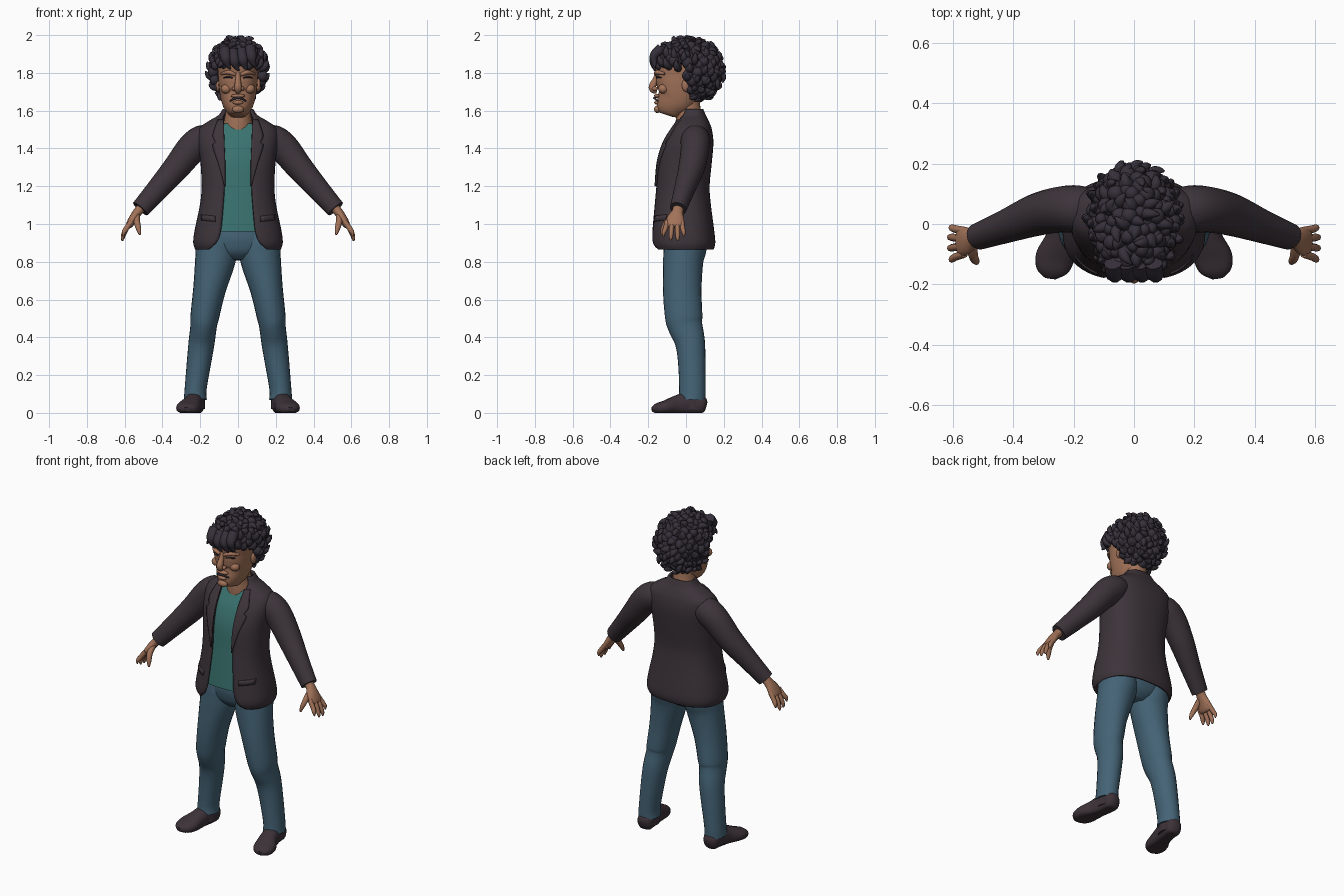
import bpy, bmesh, math, random
from mathutils import Vector, Matrix

random.seed(4)
if "Cube" in bpy.data.objects:
    bpy.data.objects.remove(bpy.data.objects["Cube"])


def material(name, rgb):
    m = bpy.data.materials.new(name)
    m.use_nodes = True
    m.diffuse_color = (*rgb, 1)
    m.node_tree.nodes["Principled BSDF"].inputs["Base Color"].default_value = (*rgb, 1)
    return m


CLOTH = material("charcoal jacket", (.046, .034, .042))
SHIRT = material("teal shirt", (.042, .17, .16))
DENIM = material("blue denim", (.058, .125, .18))
SKIN = material("warm skin", (.36, .17, .1))
HAIR = material("dark hair", (.036, .029, .042))
SHOE = material("dark shoe", (.046, .032, .04))


def finish(name, bm, mat, angle=50, thick=0):
    bmesh.ops.recalc_face_normals(bm, faces=bm.faces)
    me = bpy.data.meshes.new(name)
    bm.to_mesh(me)
    bm.free()
    ob = bpy.data.objects.new(name, me)
    bpy.context.collection.objects.link(ob)
    me.materials.append(mat)
    bpy.ops.object.select_all(action='DESELECT')
    ob.select_set(True)
    bpy.context.view_layer.objects.active = ob
    bpy.ops.object.shade_smooth_by_angle(angle=math.radians(angle))
    if thick:
        s = ob.modifiers.new("thickness", 'SOLIDIFY')
        s.thickness, s.offset = thick, 0
    return ob


def smooth(rows, steps=4):
    """Catmull-Rom interpolation of rows of numbers."""
    out = []
    for i in range(len(rows) - 1):
        a, b, c, d = (rows[min(max(i + k, 0), len(rows) - 1)] for k in (-1, 0, 1, 2))
        for j in range(steps):
            t = j / steps
            out.append([q + .5 * t * (r - p + t * (2 * p - 5 * q + 4 * r - s + t * (3 * (q - r) + s - p)))
                        for p, q, r, s in zip(a, b, c, d)])
    return out + [list(rows[-1])]


def skin_rings(bm, rings, closed=True):
    vs = [[bm.verts.new(p) for p in r] for r in rings]
    n = len(vs[0])
    for a, b in zip(vs, vs[1:]):
        for i in range(n if closed else n - 1):
            j = (i + 1) % n
            bm.faces.new((a[i], a[j], b[j], b[i]))
    if closed:
        bm.faces.new(vs[0])
        bm.faces.new(vs[-1])


def tube(bm, rows, n=16, ref=(0, 1, 0), power=2, steps=4, floor=-9, side=1):
    """Loft rows of (x, y, z, width radius, depth radius)."""
    rows = smooth(rows, steps)
    pts = [Vector(r[:3]) for r in rows]
    rings = []
    for i, r in enumerate(rows):
        t = pts[min(i + 1, len(pts) - 1)] - pts[max(i - 1, 0)]
        u = t.cross(Vector(ref)).normalized()
        v = u.cross(t).normalized()
        ring = []
        for k in range(n):
            c, s = math.cos(math.tau * k / n), math.sin(math.tau * k / n)
            c, s = (math.copysign(abs(w) ** (2 / power), w) for w in (c, s))
            p = pts[i] + u * c * r[3] + v * s * r[4]
            ring.append((p.x * side, p.y, max(p.z, floor)))
        rings.append(ring)
    skin_rings(bm, rings)


def ball(bm, loc, size, sub=2):
    m = Matrix.Translation(loc) @ Matrix.Diagonal((*size, 1))
    return bmesh.ops.create_icosphere(bm, subdivisions=sub, radius=1, matrix=m)["verts"]


# Jacket: open-fronted shell, rows of height, half width, front, back, opening
P = 2.5
JACKET = smooth([(.868, .22, -.168, .14, .15), (.9, .23, -.18, .148, .115), (.96, .224, -.178, .143, .092),
                 (1.1, .195, -.165, .125, .078), (1.2, .186, -.155, .118, .072), (1.33, .192, -.143, .13, .072),
                 (1.43, .205, -.112, .138, .076), (1.5, .2, -.07, .13, .078), (1.54, .15, -.045, .115, .08),
                 (1.57, .1, -.03, .1, .078), (1.605, .075, -.015, .085, .062)], 5)


def section(row, n=48, gap=True):
    z, a, yf, yb, o = row
    t0 = math.acos(min(o / a, .93) ** (P / 2)) if gap else math.pi / 2
    ring = []
    for k in range(n + 1 if gap else n):
        t = -t0 + (math.pi + 2 * t0) * k / n
        c, s = (math.copysign(abs(w) ** (2 / P), w) for w in (math.cos(t), math.sin(t)))
        ring.append((a * c, (yf + yb) / 2 + (yb - yf) / 2 * s, z))
    return ring


def jacket_at(z):
    for a, b in zip(JACKET, JACKET[1:]):
        if a[0] <= z <= b[0]:
            f = (z - a[0]) / (b[0] - a[0])
            return [p + (q - p) * f for p, q in zip(a, b)]


def on_front(x, z, lift):
    _, a, yf, yb, _ = jacket_at(z)
    h = (1 - min(x / a, .98) ** P) ** (1 / P)
    return (yf + yb) / 2 - (yb - yf) / 2 * h - lift


bm = bmesh.new()
skin_rings(bm, [section(r) for r in JACKET], closed=False)
finish("jacket_body", bm, CLOTH, thick=.014)

# Shirt: closed loft just inside the jacket
bm = bmesh.new()
skin_rings(bm, [section((z, a - .02, yf + .016, yb - .03, 0), gap=False)
                for z, a, yf, yb, _ in JACKET if .95 < z < 1.535])
finish("shirt", bm, SHIRT)

# Hips
bm = bmesh.new()
tube(bm, [(0, -.01, .81, .07, .06), (0, -.008, .85, .18, .1), (0, -.005, .92, .205, .118), (0, -.01, 1, .19, .11)], 32)
finish("trouser_hips", bm, DENIM)

for side, label in ((1, "left"), (-1, "right")):
    # Lapel and pocket flap follow the jacket front
    bm = bmesh.new()
    rings = []
    for z, w in smooth([(1.2, .004), (1.3, .03), (1.41, .062), (1.43, .048), (1.47, .06), (1.55, .03)], 4):
        o = jacket_at(z)[4] - .004
        rings.append([(side * (o + w * k / 4), on_front(o + w * k / 4, z, .012), z) for k in range(5)])
    skin_rings(bm, rings, closed=False)
    finish(label + "_lapel", bm, CLOTH, thick=.009)
    bm = bmesh.new()
    skin_rings(bm, [[(side * x, on_front(x, z + x * .1, .01), z + x * .1) for x in (.12, .14, .16, .18, .193)]
                    for z in (1, 1.015, 1.03)], closed=False)
    finish(label + "_pocket_flap", bm, CLOTH, thick=.009)

    # Sleeve
    bm = bmesh.new()
    tube(bm, [(.13, .05, 1.455, .06, .065), (.185, .05, 1.445, .08, .078), (.245, .048, 1.4, .08, .076),
              (.325, .03, 1.3, .071, .07), (.42, -.006, 1.19, .06, .056), (.517, -.042, 1.08, .05, .044)],
         24, side=side)
    finish(label + "_sleeve", bm, CLOTH)

    # Hand: palm, four fingers and thumb
    bm = bmesh.new()
    tube(bm, [(.5, -.038, 1.1, .026, .03), (.53, -.045, 1.065, .024, .03), (.555, -.055, 1.03, .022, .046),
              (.575, -.06, .995, .019, .05), (.583, -.061, .983, .01, .042)], 16, side=side)
    for y0, y1, x1, z1 in ((-.1, -.118, .607, .935), (-.073, -.08, .612, .914),
                           (-.047, -.044, .612, .91), (-.022, -.012, .607, .935)):
        tube(bm, [(.563, y0, 1.015, .014, .013), (.592, (y0 + y1) / 2, .975, .014, .013),
                  (x1 - .002, y1, z1 + .02, .011, .011), (x1, y1, z1, .004, .004)], 8, side=side, steps=3)
    tube(bm, [(.535, -.06, 1.05, .016, .016), (.535, -.1, 1.01, .017, .017), (.525, -.122, .97, .013, .013),
              (.52, -.13, .943, .005, .005)], 8, side=side, steps=3)
    finish(label + "_hand", bm, SKIN)

    # Trouser leg with a slight knee fold
    bm = bmesh.new()
    tube(bm, [(.226, .032, .07, .061, .072), (.224, .034, .13, .058, .07), (.205, .03, .28, .065, .073),
              (.192, .02, .38, .069, .08), (.182, -.004, .46, .07, .092), (.176, -.012, .51, .076, .099),
              (.152, -.02, .65, .086, .102), (.122, -.015, .8, .106, .106), (.112, -.005, .88, .11, .115),
              (.11, -.005, .95, .1, .11)], 24, side=side)
    finish(label + "_trouser_leg", bm, DENIM)

    # Shoe with flat bottom, toe turned slightly outward
    bm = bmesh.new()
    tube(bm, [(.222, .106, .035, .025, .022), (.224, .085, .04, .05, .045), (.23, .02, .05, .062, .047),
              (.243, -.05, .04, .052, .052), (.262, -.11, .028, .038, .064), (.273, -.155, .022, .028, .052),
              (.277, -.18, .018, .012, .02)], 20, ref=(1, 0, 0), power=2.3, floor=0, side=side)
    tube(bm, [(.226, .03, .02, .052, .065), (.226, .03, .1, .05, .062)], 20, side=side)
    finish(label + "_shoe", bm, SHOE)

    # Ear, brow and eye
    bm = bmesh.new()
    ball(bm, (side * .107, .0, 1.735), (.013, .023, .036))
    finish(label + "_ear", bm, SKIN)
    bm = bmesh.new()
    tube(bm, [(.015, -.158, 1.79, .009, .01), (.05, -.152, 1.803, .012, .014), (.088, -.112, 1.795, .006, .008)],
         10, side=side)
    ball(bm, (side * .062, -.12, 1.715), (.03, .028, .026))
    finish(label + "_brow_and_cheek", bm, SKIN)
    bm = bmesh.new()
    tube(bm, [(.027, -.156, 1.772, .003, .004), (.05, -.151, 1.779, .005, .005), (.075, -.132, 1.774, .003, .004)],
         8, side=side)
    finish(label + "_eye", bm, HAIR)

# Neck and head
bm = bmesh.new()
tube(bm, [(0, .03, 1.48, .085, .085), (0, .02, 1.54, .075, .076), (0, .012, 1.6, .066, .066), (0, 0, 1.7, .066, .07)], 24)
finish("neck", bm, SKIN)
bm = bmesh.new()
tube(bm, [(0, -.105, 1.578, .03, .035), (0, -.1, 1.59, .052, .06), (0, -.08, 1.625, .075, .083),
          (0, -.05, 1.67, .092, .11), (0, -.033, 1.73, .102, .126), (0, -.03, 1.78, .105, .128),
          (0, -.025, 1.84, .107, .14), (0, -.02, 1.91, .085, .11), (0, -.02, 1.95, .03, .04)], 32, power=2.25)
finish("head", bm, SKIN)

# Nose and lips
bm = bmesh.new()
tube(bm, [(0, -.15, 1.8, .012, .012), (0, -.162, 1.765, .014, .015), (0, -.178, 1.728, .019, .02),
          (0, -.172, 1.706, .017, .015), (0, -.155, 1.698, .008, .008)], 14)
for s in (1, -1):
    ball(bm, (s * .02, -.165, 1.716), (.013, .016, .012))
finish("nose", bm, SKIN)
bm = bmesh.new()
ball(bm, (0, -.153, 1.643), (.03, .016, .011))
ball(bm, (0, -.152, 1.607), (.033, .018, .02))
ball(bm, (0, -.153, 1.678), (.04, .017, .011))
finish("lips_and_chin", bm, SKIN)
bm = bmesh.new()
tube(bm, [(-.042, -.147, 1.65, .003, .004), (-.022, -.164, 1.664, .005, .006), (0, -.168, 1.667, .006, .006),
          (.022, -.164, 1.664, .005, .006), (.042, -.147, 1.65, .003, .004)], 8, ref=(0, 0, 1))
finish("mouth", bm, HAIR)

# Hair: cap pulled clear of the face, then lumps and curled locks
CENTRE, SIZE = Vector((0, .01, 1.815)), Vector((.132, .168, .15))


def bare(p):
    return (p.y < -.005 and p.z < 1.835) or p.z < 1.66 and p.y < .03


bm = bmesh.new()
for v in ball(bm, CENTRE, SIZE, 4):
    if bare(v.co):
        v.co = CENTRE + (v.co - CENTRE) * .5
COUNT = 240
for i in range(COUNT):
    h = 1 - 2 * (i + .5) / COUNT
    r, a = math.sqrt(1 - h * h), i * math.pi * (3 - math.sqrt(5)) + random.uniform(-.1, .1)
    n = Vector((r * math.cos(a), r * math.sin(a), h))
    p = CENTRE + Vector(x * y for x, y in zip(n, SIZE))
    if bare(p):
        continue
    q = random.uniform(.02, .03)
    ball(bm, p, (q, q, q * 1.1), 2)
    if i % 2 == 0:
        d = n.cross(Vector((random.uniform(-1, 1), random.uniform(-1, 1), .3))).normalized()
        if abs(n.x) > .6 and n.z < .5:
            d = (Vector((0, 0, 1)) - n * n.z).normalized()
        k = random.uniform(.75, 1.1)
        tube(bm, [(*(p + (n * f + d * g) * k), w, w) for f, g, w in
                  ((-.01, -.012, .02), (.015, -.008, .019), (.03, .008, .013), (.036, .026, .003))],
             8, ref=n.cross(d), steps=3)
# Fringe locks falling over the forehead
for x, z in ((-.07, 1.86), (-.025, 1.85), (.02, 1.855), (.065, 1.87)):
    tube(bm, [(x, -.13, z + .06, .03, .03), (x + .005, -.17, z + .02, .028, .024),
              (x + .015, -.168, z - .015, .017, .015), (x + .03, -.165, z - .04, .003, .003)], 10)
finish("curly_hair", bm, HAIR)
